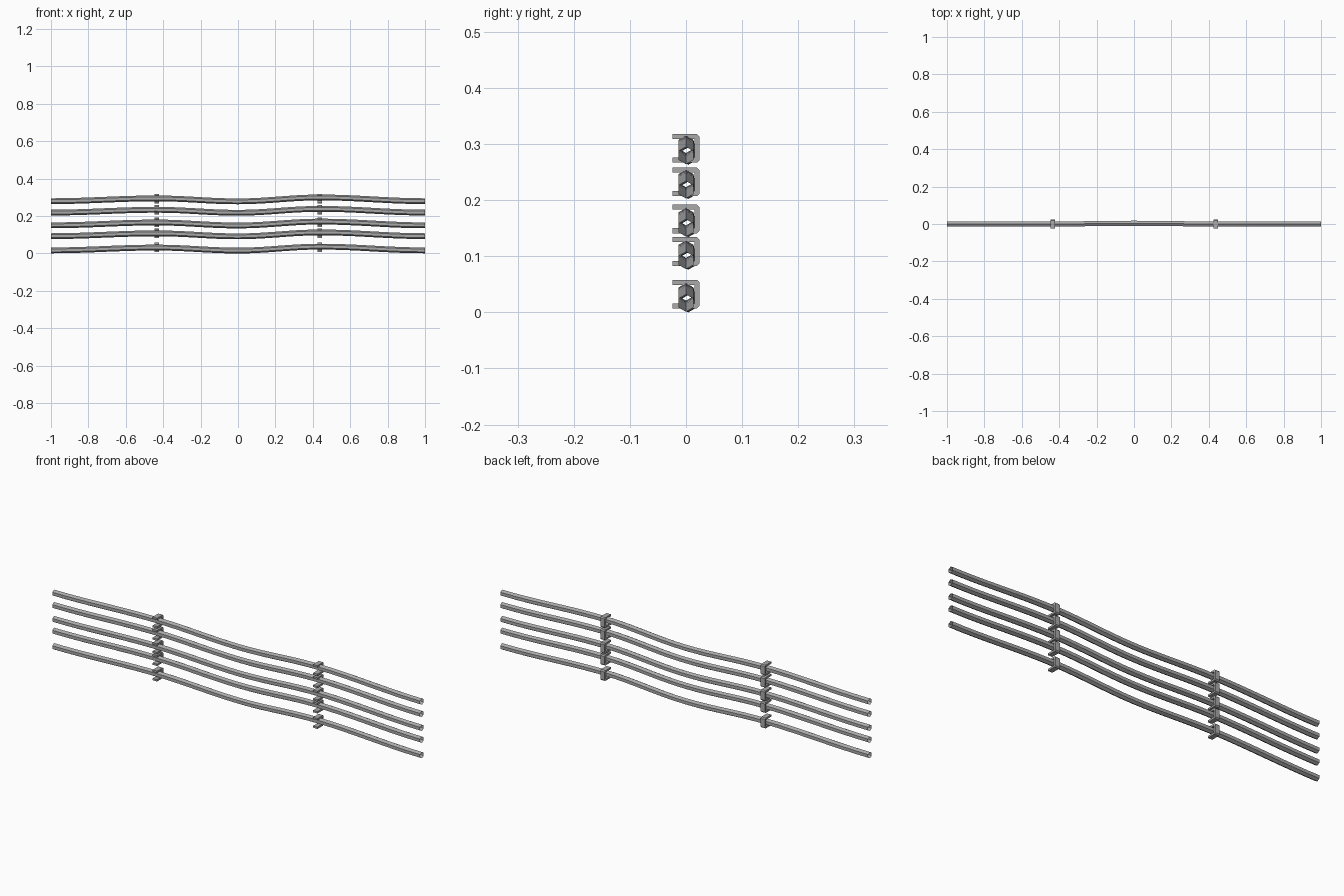
import bpy, bmesh, math
from mathutils import Vector

if "Cube" in bpy.data.objects:
    bpy.data.objects.remove(bpy.data.objects["Cube"], do_unlink=True)


def make_material(name, rgb):
    mat = bpy.data.materials.new(name)
    mat.use_nodes = True
    mat.diffuse_color = (*rgb, 1)
    mat.node_tree.nodes["Principled BSDF"].inputs["Base Color"].default_value = (*rgb, 1)
    return mat


GREY = make_material("grey metal", (0.4, 0.4, 0.4))
RADIUS, SIDES, STEPS = 0.0155, 6, 32
CLAMP_X = (-0.435, 0.437)
LEVELS = (0.0, 0.076, 0.134, 0.202, 0.263)   # underside of each cable
CLAMP_LIFT = (0.007, 0.007, 0.007, 0.005, 0.004)
# Path knots: x, sideways shift, rise
KNOTS = ((-1, 0, 0.001), (CLAMP_X[0], 0, 0.016), (0, 0.004, 0),
         (CLAMP_X[1], 0, 0.021), (1, 0, 0.001))


def path_point(x):
    for a, b in zip(KNOTS, KNOTS[1:]):
        if x <= b[0]:
            t = (x - a[0]) / (b[0] - a[0])
            s = (1 - math.cos(math.pi * t)) / 2
            return Vector((x, a[1] + (b[1] - a[1]) * s, a[2] + (b[2] - a[2]) * s))


def finish(bm, name):
    bmesh.ops.recalc_face_normals(bm, faces=bm.faces)
    mesh = bpy.data.meshes.new(name)
    bm.to_mesh(mesh)
    bm.free()
    mesh.materials.append(GREY)
    obj = bpy.data.objects.new(name, mesh)
    bpy.context.collection.objects.link(obj)
    return obj


# Open six-sided tube swept along the wavy path
def cable(name, z):
    bm = bmesh.new()
    rings = []
    for i in range(STEPS + 1):
        c = path_point(-1 + 2 * i / STEPS)
        ring = []
        for k in range(SIDES):
            a = 2 * math.pi * k / SIDES
            ring.append(bm.verts.new((c.x, c.y + RADIUS * math.sin(a),
                                      c.z + z + RADIUS * (1 + math.cos(a)))))
        rings.append(ring)
    for r, q in zip(rings, rings[1:]):
        for k in range(SIDES):
            n = (k + 1) % SIDES
            bm.faces.new((r[k], r[n], q[n], q[k]))
    finish(bm, name)


# U-shaped clamp, open to the front, with chamfered back corners
def clamp(name, x, z):
    f, b, h, t, c, half = -0.0245, 0.0245, 0.051, 0.009, 0.005, 0.012
    profile = [(f, 0), (b - c, 0), (b, c), (b, h - c), (b - c, h), (f, h),
               (f, h - t), (b - t, h - t), (b - t, t), (f, t)]
    bm = bmesh.new()
    face = bm.faces.new([bm.verts.new((x - half, y, z + v)) for y, v in profile])
    out = bmesh.ops.extrude_face_region(bm, geom=[face], use_keep_orig=True)
    moved = [g for g in out["geom"] if isinstance(g, bmesh.types.BMVert)]
    bmesh.ops.translate(bm, verts=moved, vec=(2 * half, 0, 0))
    finish(bm, name)


for i, (z, lift) in enumerate(zip(LEVELS, CLAMP_LIFT), 1):
    cable(f"cable_{i}", z)
    for side, x in zip(("right", "left"), CLAMP_X):
        clamp(f"clamp_{side}_{i}", x, z + lift)
